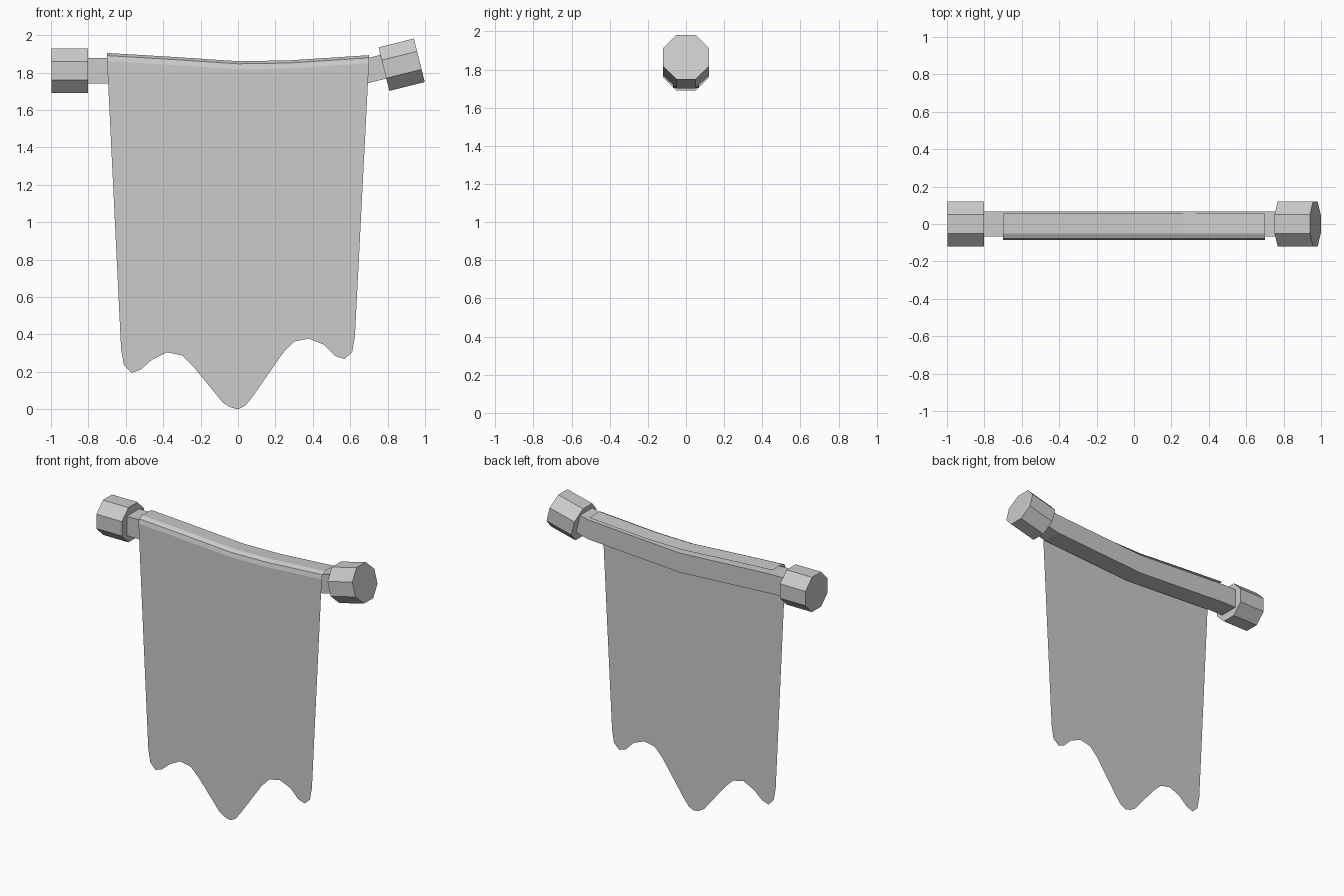
import bpy, bmesh, math
from mathutils import Matrix, Vector

cube = bpy.data.objects.get("Cube")
if cube:
    bpy.data.objects.remove(cube, do_unlink=True)

GREY = (0.6, 0.6, 0.6, 1)
grey = bpy.data.materials.new("plain grey")
grey.use_nodes = True
grey.diffuse_color = GREY
grey.node_tree.nodes["Principled BSDF"].inputs["Base Color"].default_value = GREY


def finish(name, bm):
    mesh = bpy.data.meshes.new(name)
    bm.to_mesh(mesh)
    bm.free()
    mesh.materials.append(grey)
    obj = bpy.data.objects.new(name, mesh)
    bpy.context.collection.objects.link(obj)
    return obj


def bridge(bm, rows, closed=False):
    """Join neighbouring rows of vertices with quads."""
    for a, b in zip(rows, rows[1:]):
        n = len(a)
        for i in range(n if closed else n - 1):
            j = (i + 1) % n
            bm.faces.new((a[i], a[j], b[j], b[i]))


# Sagging square rod
bm = bmesh.new()
h = 0.067
path = [(-0.82, 1.81), (-0.7, 1.81), (0, 1.77), (0.7, 1.812), (0.8, 1.837)]
rows = [[bm.verts.new((x, y, z + dz)) for y, dz in ((-h, -h), (h, -h), (h, h), (-h, h))]
        for x, z in path]
bridge(bm, rows, closed=True)
bm.faces.new(rows[0])
bm.faces.new(rows[-1])
bmesh.ops.recalc_face_normals(bm, faces=bm.faces)
finish("rod", bm)


# Eight-sided end knobs, the left one tilted upwards
def knob(name, centre, tilt):
    bm = bmesh.new()
    radius = 0.12 / math.cos(math.pi / 8)
    bmesh.ops.create_cone(bm, cap_ends=True, segments=8, radius1=radius, radius2=radius, depth=0.195)
    turn = (Matrix.Rotation(-tilt, 4, 'Y') @ Matrix.Rotation(math.pi / 2, 4, 'Y')
            @ Matrix.Rotation(math.pi / 8, 4, 'Z'))
    bmesh.ops.transform(bm, matrix=Matrix.Translation(Vector(centre)) @ turn, verts=bm.verts)
    return finish(name, bm)


knob("right_knob", (-0.9, 0, 1.81), 0)
knob("left_knob", (0.875, 0, 1.842), math.radians(14))

# Cloth: strip folded over the rod, then one hanging sheet with a wavy hem
FRONT = -0.086
bm = bmesh.new()
top = [(-0.7, 1.905), (-0.35, 1.884), (0, 1.861), (0.27, 1.865), (0.7, 1.893)]
fold = [(0.055, -0.004), (-0.05, 0), (-0.078, -0.014), (FRONT, -0.043)]
rows = [[bm.verts.new((x, y, z + dz)) for x, z in top] for y, dz in fold]
bridge(bm, rows)
hem = [(0.625, 0.39), (0.61, 0.305), (0.57, 0.268), (0.52, 0.285), (0.46, 0.345), (0.38, 0.378),
       (0.3, 0.362), (0.24, 0.3), (0.08, 0.07), (0.04, 0.02), (0, 0), (-0.04, 0.01), (-0.08, 0.035),
       (-0.24, 0.23), (-0.3, 0.288), (-0.38, 0.305), (-0.46, 0.265), (-0.52, 0.212),
       (-0.57, 0.195), (-0.61, 0.235), (-0.625, 0.32)]
sheet = bm.faces.new(rows[-1] + [bm.verts.new((x, FRONT, z)) for x, z in hem])
bmesh.ops.recalc_face_normals(bm, faces=bm.faces)
bm.normal_update()
if sheet.normal.y > 0:
    bmesh.ops.reverse_faces(bm, faces=bm.faces)
finish("cloth", bm)

# Sword emblem as a thin plate on the cloth
sword = [(-0.49, 1.455), (-0.335, 1.478), (0.245, 0.955), (0.342, 1.052), (0.415, 0.97),
         (0.283, 0.908), (0.42, 0.775), (0.39, 0.743), (0.265, 0.862), (0.16, 0.73),
         (0.07, 0.842), (0.19, 0.902), (-0.395, 1.27)]
bm = bmesh.new()
face = bm.faces.new([bm.verts.new((x, FRONT - 0.003, z)) for x, z in sword])
bm.normal_update()
if face.normal.y > 0:
    face.normal_flip()
finish("sword_emblem", bm)
